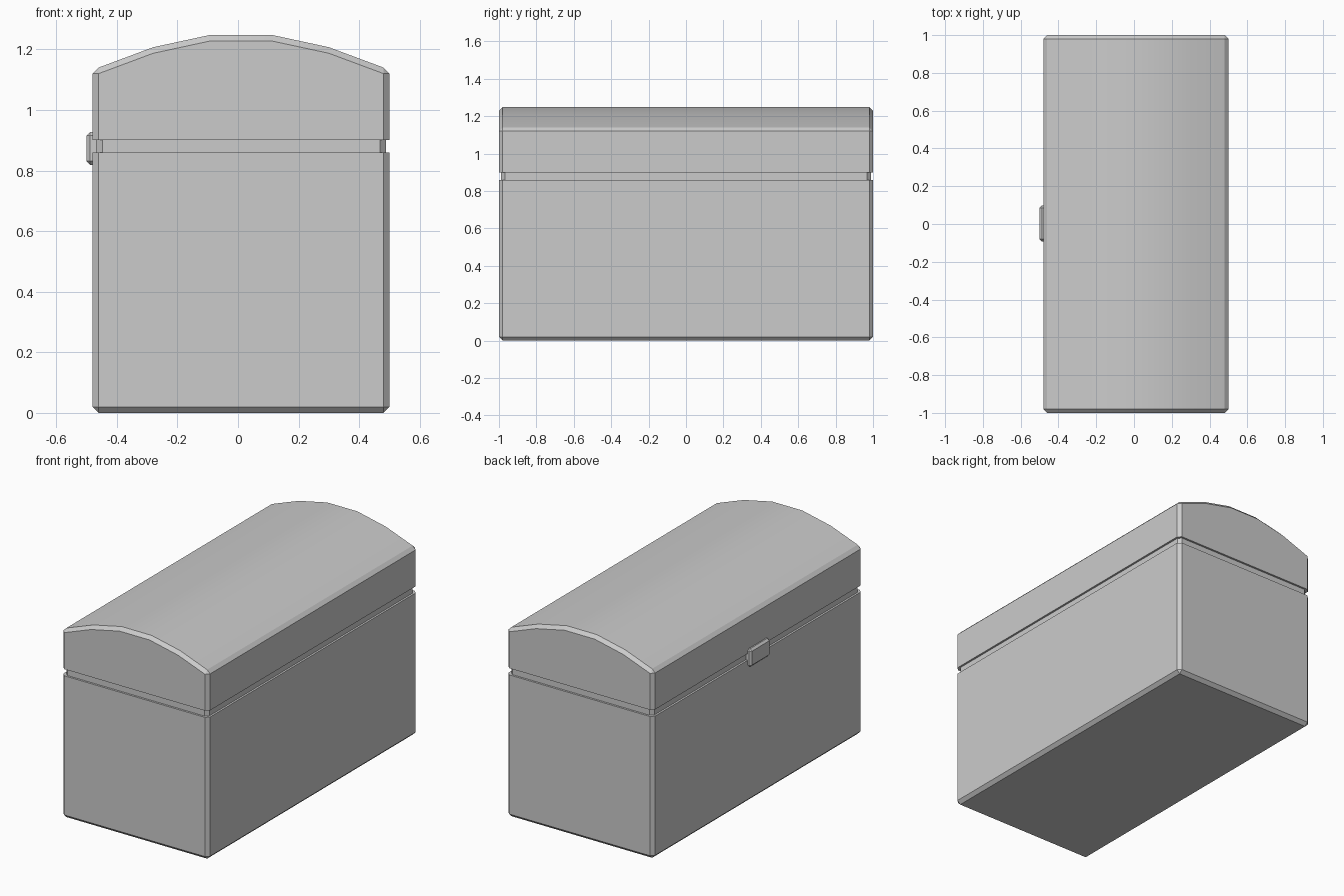
import bpy, bmesh
from math import radians

if "Cube" in bpy.data.objects:
    bpy.data.objects.remove(bpy.data.objects["Cube"])

C = 0.02            # chamfer size
L, R = -0.48, 0.50  # back and front walls of the chest along x


def finish(name, bm):
    bmesh.ops.remove_doubles(bm, verts=bm.verts, dist=1e-5)
    bmesh.ops.recalc_face_normals(bm, faces=bm.faces)
    me = bpy.data.meshes.new(name)
    bm.to_mesh(me)
    bm.free()
    ob = bpy.data.objects.new(name, me)
    bpy.context.collection.objects.link(ob)
    bpy.context.view_layer.objects.active = ob
    ob.select_set(True)
    bpy.ops.object.shade_smooth_by_angle(angle=radians(20))
    ob.select_set(False)
    return ob


def chamfered_prism(name, outer, inner, half):
    """Run the xz profile along y, shrinking to the inner profile at both ends."""
    bm = bmesh.new()
    rings = [[bm.verts.new((x, y, z)) for x, z in prof] for prof, y in
             ((inner, -half), (outer, C - half), (outer, half - C), (inner, half))]
    n = len(outer)
    for a, b in zip(rings, rings[1:]):
        for i in range(n):
            j = (i + 1) % n
            bm.faces.new((a[i], a[j], b[j], b[i]))
    bm.faces.new(rings[0])
    bm.faces.new(rings[-1])
    return finish(name, bm)


# Lower box: chamfered on its bottom and upright edges
chamfered_prism("chest_body",
                [(L, .86), (L, C), (L + C, 0), (R - C, 0), (R, C), (R, .86)],
                [(L + C, .86), (L + C, C), (L + C, C), (R - C, C), (R - C, C), (R - C, .86)], 1.0)

# Recessed seam between box and lid
S = 0.012
chamfered_prism("lid_seam",
                [(L + S, .85), (R - S, .85), (R - S, .91), (L + S, .91)],
                [(L + C + S, .85), (R - C - S, .85), (R - C - S, .91), (L + C + S, .91)], 1.0 - S)

# Arched lid
arc = [(L + C, 1.14), (-.28, 1.207), (-.09, 1.248), (.11, 1.248), (.30, 1.207), (R - C, 1.14)]
chamfered_prism("arched_lid",
                [(L, .90), (L, 1.12)] + arc + [(R, 1.12), (R, .90)],
                [(L + C, .90), (L + C, 1.12)] + [(x, z - C) for x, z in arc]
                + [(R - C, 1.12), (R - C, .90)], 1.0)

# Latch plate
bm = bmesh.new()
bmesh.ops.create_cube(bm, size=1)
for v in bm.verts:
    v.co = (-.475 + v.co.x * .05, v.co.y * .19 + .003, .873 + v.co.z * .108)
bmesh.ops.bevel(bm, geom=bm.edges[:], offset=.012, segments=1, affect='EDGES')
finish("latch", bm)
